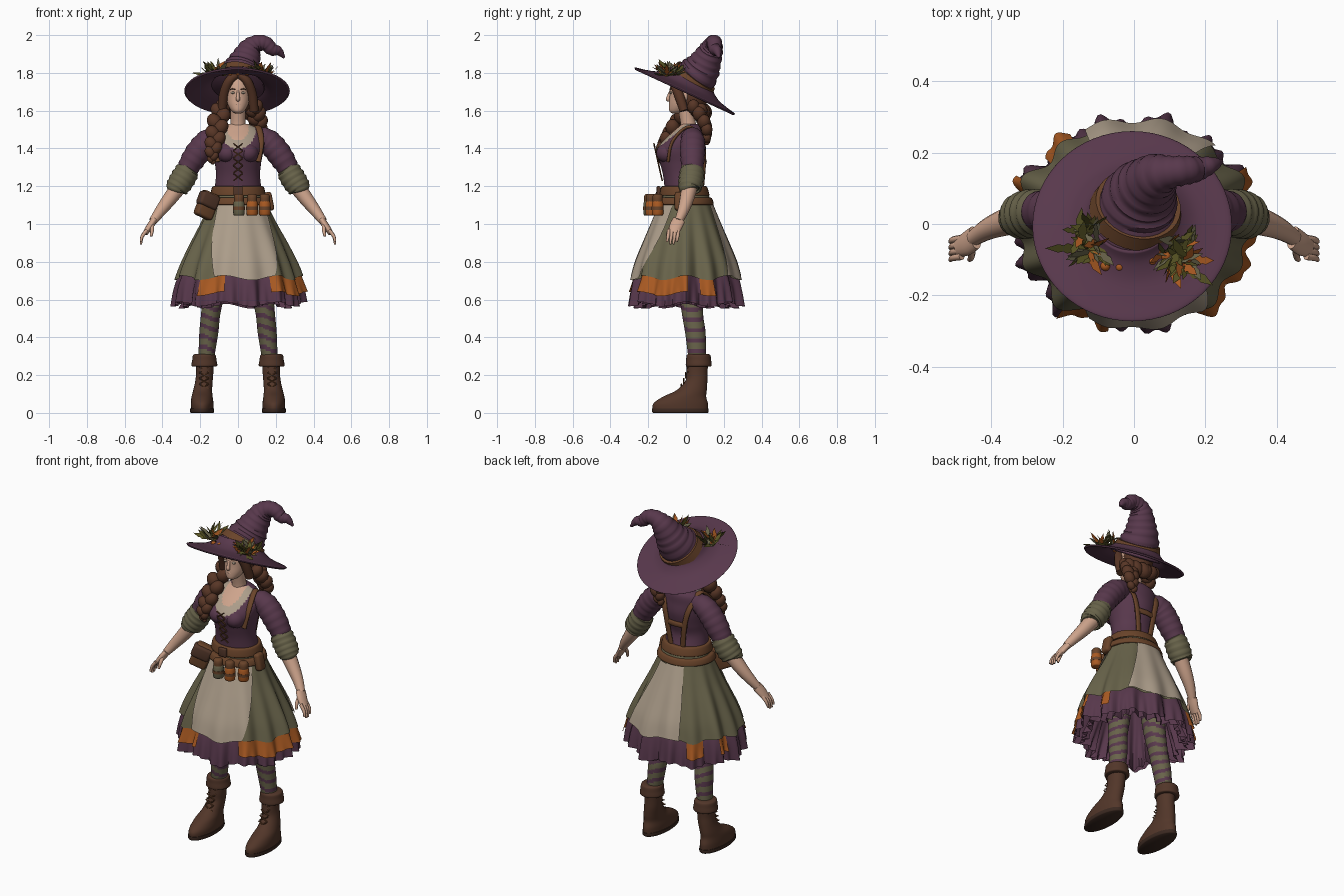
import bpy, bmesh, math, random
from mathutils import Vector, Matrix, Euler

random.seed(4)
cube = bpy.data.objects.get("Cube")
if cube:
    bpy.data.objects.remove(cube)


def colour(name, r, g, b):
    lin = [((c / 255 + .055) / 1.055) ** 2.4 for c in (r, g, b)] + [1]
    m = bpy.data.materials.new(name)
    m.use_nodes = True
    m.diffuse_color = lin
    m.node_tree.nodes["Principled BSDF"].inputs["Base Color"].default_value = lin
    return m


plum = colour("plum cloth", 88, 56, 76)
olive = colour("olive cloth", 104, 99, 74)
cream = colour("cream linen", 172, 157, 138)
rust = colour("rust orange", 170, 90, 34)
skin = colour("skin", 206, 164, 140)
hair = colour("auburn hair", 88, 54, 38)
leather = colour("tan leather", 106, 68, 42)
boot = colour("boot leather", 82, 54, 41)
sole = colour("dark sole", 58, 40, 32)
leaf = colour("leaf green", 88, 84, 36)


def finish(name, bm, mats, rule=None, angle=50):
    bmesh.ops.remove_doubles(bm, verts=bm.verts, dist=1e-5)
    bmesh.ops.recalc_face_normals(bm, faces=bm.faces)
    if rule:
        for f in bm.faces:
            f.material_index = rule(f.calc_center_median())
    me = bpy.data.meshes.new(name)
    bm.to_mesh(me)
    bm.free()
    for m in mats:
        me.materials.append(m)
    me.shade_smooth()
    me.set_sharp_from_angle(angle=math.radians(angle))
    ob = bpy.data.objects.new(name, me)
    bpy.context.collection.objects.link(ob)
    return ob


def spline(pts, n=6):
    """Catmull-Rom samples through tuples of any size."""
    out = []
    for i in range(len(pts) - 1):
        p = [pts[max(0, min(len(pts) - 1, i + k))] for k in (-1, 0, 1, 2)]
        for s in range(n):
            t = s / n
            out.append([b + .5 * t * (c - a + t * (2 * a - 5 * b + 4 * c - d + t * (3 * (b - c) + d - a)))
                        for a, b, c, d in zip(*p)])
    return out + [list(pts[-1])]


def loft(name, rings, mats, closed=True, caps=True, rule=None):
    bm = bmesh.new()
    rows = [[bm.verts.new(v) for v in r] for r in rings]
    n = len(rows[0])
    for a, b in zip(rows, rows[1:]):
        for j in range(n if closed else n - 1):
            k = (j + 1) % n
            bm.faces.new((a[j], a[k], b[k], b[j]))
    if caps and closed:
        bm.faces.new(rows[0])
        bm.faces.new(rows[-1])
    return finish(name, bm, mats, rule)


def circle(n):
    return [(math.cos(math.tau * i / n), math.sin(math.tau * i / n)) for i in range(n)]


def stack(name, pts, mats, rule=None, n=5, seg=32, caps=True):
    """Horizontal ellipses given as x, y, z, width radius, depth radius."""
    rings = [[(x + rx * c, y + ry * s, z) for c, s in circle(seg)] for x, y, z, rx, ry in spline(pts, n)]
    return loft(name, rings, mats, rule=rule, caps=caps)


def tube(name, pts, mat, wide=1, ref=(0, 1, 0), ripple=0, seg=16, n=6):
    """Round or flattened sweep along x, y, z, radius points."""
    path = spline(pts, n)
    pos = [Vector(p[:3]) for p in path]
    rings = []
    for i, p in enumerate(pos):
        t = (pos[min(i + 1, len(pos) - 1)] - pos[max(i - 1, 0)]).normalized()
        side = Vector(ref)
        side = (side - t * side.dot(t)).normalized()
        up = t.cross(side)
        r = max(path[i][3], .001) * (1 + ripple * math.sin(i * 1.9))
        rings.append([p + side * c * r * wide + up * s * r for c, s in circle(seg)])
    return loft(name, rings, [mat])


def balls(name, items, mat):
    bm = bmesh.new()
    for loc, size, rot in items:
        mat4 = Matrix.LocRotScale(Vector(loc), Euler(rot), Vector(size))
        bmesh.ops.create_uvsphere(bm, u_segments=14, v_segments=9, radius=1, matrix=mat4)
    return finish(name, bm, [mat])


def box(name, loc, size, rot, mat, bevel=.015):
    bm = bmesh.new()
    bmesh.ops.create_cube(bm, size=1, matrix=Matrix.Diagonal((*size, 1)))
    bmesh.ops.bevel(bm, geom=bm.edges[:], offset=bevel, segments=3, profile=.5, affect='EDGES')
    bm.transform(Matrix.LocRotScale(Vector(loc), Euler(rot), None))
    return finish(name, bm, [mat])


def mirror(pts, s):
    return [(p[0] * s, *p[1:]) for p in pts]


def cloth(name, mat, prof, top=(0, 360), bottom=None, scale=1, fold=1, ruffle=0, wave=.012, seg=216):
    """Pleated skirt layer over z, width, depth points, spanning an arc of degrees."""
    bottom = bottom or top
    rows, rings = spline(prof, 6), []
    for i, (z, rx, ry) in enumerate(rows):
        t = i / (len(rows) - 1)
        amp = fold * .05 * min(1, max(0, (1.15 - z) / .4))
        ring = []
        for j in range(seg + 1):
            lo, hi = (p + (q - p) * t for p, q in zip(top, bottom))
            a = math.radians(lo + (hi - lo) * j / seg)
            f = scale + amp * (math.cos(14 * a) + .5 * math.cos(9 * a + 1)) + ruffle * t * t * math.cos(34 * a)
            ring.append((rx * f * math.cos(a), ry * f * math.sin(a), z + wave * t * math.cos(7 * a)))
        rings.append(ring)
    return loft(name, rings, [mat], closed=False)


# Skirt layers
over = [(1.17, .13, .115), (1.1, .155, .14), (1, .2, .18), (.9, .25, .22), (.8, .295, .258), (.715, .325, .28)]
cloth("overskirt", olive, over)
cloth("underskirt", plum, [(.9, .23, .2), (.74, .3, .262), (.66, .325, .283), (.575, .335, .295)], ruffle=.035)
cloth("petticoat", plum, [(1, .1, .1), (.8, .2, .18), (.66, .25, .23), (.565, .285, .26)], ruffle=.07)
for lo, hi in ((-126, -102), (-58, 2), (16, 30), (122, 140), (155, 170)):
    cloth("rust_ruffle", rust, [(.78, .298, .26), (.7, .322, .28), (.63, .343, .302)], (lo, hi), ruffle=.02, seg=40)
cloth("front_apron", cream, over[1:], (-132, -28), (-112, -56), 1.045, .5, seg=50)
cloth("back_apron", cream, over[1:], (60, 118), (48, 114), 1.045, .5, seg=50)

# Bodice with scooped blouse and bare neckline


def neckline(c):
    d = (c.x / .095) ** 2 + ((c.z - 1.51) / .115) ** 2
    if c.y > .02 or d > 1:
        return 0
    return 2 if d < .36 else 1


stack("bodice", [(0, 0, 1.15, .13, .11), (0, -.02, 1.25, .117, .1), (0, -.022, 1.32, .122, .115),
                 (0, -.025, 1.39, .135, .13), (0, -.005, 1.45, .138, .105), (0, .02, 1.5, .11, .075),
                 (0, .025, 1.53, .055, .045)], [plum, cream, skin], neckline, n=9, seg=72)
balls("bust", [((s * .055, -.098, 1.375), (.055, .06, .052), (0, 0, 0)) for s in (-1, 1)], plum)
tube("neck", [(0, .02, 1.48, .05), (0, .01, 1.54, .04), (0, -.005, 1.63, .042)], skin)
for i in range(5):
    z, y = 1.23 + .04 * i, -.126 - .009 * i
    for s in (-1, 1):
        tube("bodice_lace", [(-.024 * s, y, z, .004), (.024 * s, y - .008, z + .036, .004)], leather, seg=6, n=1)

# Leather straps and belts
for s in (-1, 1):
    tube("shoulder_strap", mirror([(.105, -.095, 1.33, .008), (.122, -.07, 1.44, .008), (.105, .015, 1.515, .008),
         (.085, .085, 1.44, .008), (.06, .098, 1.34, .008), (.04, .088, 1.2, .008)], s), leather, 2, (1, 0, 0))
tube("back_strap", [(-.07, .092, 1.33, .008), (0, .102, 1.33, .008), (.07, .092, 1.33, .008)], leather, 2, (0, 0, 1))
stack("waist_belt", [(0, -.008, 1.15, .14, .125), (0, -.008, 1.155, .147, .132), (0, -.01, 1.195, .137, .122),
                     (0, -.01, 1.2, .125, .11)], [leather])
stack("hip_belt", [(0, -.005, 1.1, .15, .14), (0, -.005, 1.105, .168, .152), (0, -.005, 1.135, .158, .143),
                   (0, -.005, 1.14, .14, .13)], [leather])
box("belt_buckle", (0, -.145, 1.175), (.05, .02, .05), (0, 0, 0), boot, .005)

# Pouches and bottles
tilt = (0, .4, .45)
box("pouch", (-.165, -.11, 1.1), (.1, .06, .14), tilt, leather)
box("pouch_flap", (-.158, -.118, 1.125), (.108, .066, .075), tilt, boot)
box("side_pouch", (.165, -.03, 1.12), (.04, .06, .1), (0, -.2, 0), leather)
for x, y, m in ((.005, -.195, olive), (.075, -.185, rust), (.142, -.15, rust)):
    stack("bottle", [(x, y, 1.045, .024, .024), (x, y, 1.055, .03, .03), (x, y, 1.11, .03, .03),
                     (x, y, 1.13, .02, .02)], [m], n=2, seg=16)
    stack("bottle_cap", [(x, y, 1.12, .026, .026), (x, y, 1.15, .026, .026), (x, y, 1.16, .016, .016)], [leather], n=2)
    stack("bottle_band", [(x, y, 1.075, .032, .032), (x, y, 1.092, .032, .032)], [leather], n=1)

for s in (-1, 1):
    # Sleeves, arms and hands
    tube("sleeve", mirror([(.09, .025, 1.46, .05), (.15, .035, 1.445, .062), (.2, .035, 1.395, .066),
                           (.245, .035, 1.33, .062), (.28, .035, 1.27, .05)], s), plum, ripple=.035, seg=24)
    tube("cuff", mirror([(.25, .033, 1.305, .045), (.265, .033, 1.285, .062), (.295, .028, 1.235, .066),
                         (.325, .02, 1.19, .06), (.33, .02, 1.18, .045)], s), olive, ripple=.05, seg=24)
    tube("forearm", mirror([(.29, .025, 1.23, .046), (.36, .005, 1.135, .038), (.41, -.015, 1.07, .03),
                            (.45, -.04, 1.015, .022)], s), skin)
    tube("palm", mirror([(.445, -.038, 1.02, .018), (.468, -.055, .985, .018), (.492, -.065, .95, .014)], s), skin, 1.9)
    for k in range(4):
        y = -.04 - .017 * k
        drop = .012 * (k in (1, 2))
        tube("finger", mirror([(.482, y, .968, .01), (.507, y - .004, .935, .009),
                               (.514, y - .01, .905 - drop, .006)], s), skin, seg=8, n=3)
    tube("thumb", mirror([(.455, -.065, 1, .012), (.455, -.09, .965, .01), (.46, -.1, .935, .007)], s), skin, seg=8, n=3)

    # Striped legs
    stack("stocking", mirror([(.105, .02, .85, .07, .07), (.125, .025, .66, .06, .064), (.145, .035, .52, .051, .056),
          (.155, .05, .42, .05, .054), (.17, .06, .27, .04, .045)], s), [olive, plum],
          lambda c: int((c.z + .012 * math.sin(c.x * 40)) / .055 % 1 < .4), n=16)

    # Boots
    stack("boot", mirror([(.19, -.03, .015, .059, .146), (.19, -.028, .05, .06, .144), (.19, -.008, .085, .056, .115),
          (.187, .03, .12, .05, .08), (.18, .055, .17, .046, .058), (.176, .058, .22, .046, .056),
          (.176, .062, .29, .05, .058)], s), [boot])
    stack("boot_sole", mirror([(.19, -.03, 0, .06, .145), (.19, -.03, .006, .064, .15),
                               (.19, -.03, .022, .063, .149)], s), [sole], n=2)
    stack("boot_cuff", mirror([(.178, .065, .245, .052, .056), (.178, .067, .25, .068, .068), (.178, .067, .28, .064, .066),
          (.178, .066, .305, .06, .063), (.178, .065, .312, .046, .05)], s), [boot])
    for i in range(4):
        z, y = .125 + .03 * i, -.036 + .011 * i
        for d in (-1, 1):
            tube("boot_lace", [(s * .18 - d * .025, y + .012, z, .004), (s * .18 + d * .025, y + .012, z + .028, .004)],
                 leather, seg=6, n=1)

    # Hair framing the face, eyes and brows
    tube("hair_lock", mirror([(0, -.065, 1.795, .02), (.045, -.068, 1.76, .024), (.073, -.04, 1.69, .026),
                              (.085, -.01, 1.6, .024)], s), hair)
    balls("eye", [((s * .027, -.08, 1.695), (.012, .007, .006), (0, 0, 0))], cream)
    tube("brow", mirror([(.014, -.086, 1.711, .003), (.028, -.083, 1.716, .003), (.042, -.074, 1.711, .002)], s),
         hair, seg=6, n=3, ref=(0, 0, 1))
    balls("ear", [((s * .068, -.005, 1.68), (.01, .018, .028), (0, 0, 0))], skin)

# Head
stack("head", [(0, -.055, 1.584, .012, .016), (0, -.046, 1.598, .033, .042), (0, -.03, 1.63, .053, .06),
               (0, -.02, 1.67, .062, .067), (0, -.01, 1.72, .066, .075), (0, 0, 1.77, .063, .07),
               (0, 0, 1.8, .045, .05)], [skin])
tube("nose", [(0, -.082, 1.705, .006), (0, -.092, 1.675, .009), (0, -.095, 1.66, .011), (0, -.085, 1.653, .006)], skin)
balls("lips", [((0, -.084, 1.632), (.017, .007, .006), (0, 0, 0))], skin)
balls("back_hair", [((0, .035, 1.69), (.082, .083, .115), (0, 0, 0))], hair)


def braid(name, pts, n):
    path, items = spline(pts, n), []
    for i, (x, y, z, r) in enumerate(path):
        side = (-1) ** i
        items.append(((x + side * r * .4, y, z), (r * .85, r * .85, r * 1.05), (0, side * .6, 0)))
    balls(name, items, hair)


braid("right_braid", [(-.085, .02, 1.62, .04), (-.105, -.05, 1.54, .046), (-.12, -.105, 1.45, .042),
                      (-.135, -.135, 1.38, .032), (-.138, -.13, 1.33, .016)], 3)
braid("left_braid", [(.08, .04, 1.62, .04), (.1, .085, 1.56, .042), (.11, .11, 1.5, .036), (.1, .11, 1.44, .022)], 3)
braid("nape_braid", [(-.08, .06, 1.63, .038), (0, .1, 1.59, .045), (.08, .08, 1.6, .04)], 4)

# Hat with tilted brim and drooping crown
slope = Matrix.Translation((-.005, -.008, 1.7)) @ Matrix.Rotation(math.radians(-24.8), 4, 'X')
shape = spline([(1, 0), (.97, .004), (.8, .014), (.62, .03), (.47, .06), (.4, .09)], 4)
brim = loft("hat_brim", [[slope @ Vector((.275 * r * c, .289 * r * s, h)) for c, s in circle(64)] for r, h in shape],
            [plum], caps=False)
rim = brim.modifiers.new("thickness", 'SOLIDIFY')
rim.thickness = .012
rim.offset = 0
tube("hat_crown", [(0, .01, 1.725, .138), (.005, .035, 1.76, .122), (.02, .08, 1.815, .1), (.04, .11, 1.87, .08),
                   (.065, .135, 1.925, .062), (.1, .145, 1.955, .046), (.145, .15, 1.955, .04), (.18, .155, 1.925, .034),
                   (.215, .165, 1.915, .024), (.245, .175, 1.88, .006)], plum, ripple=.045, seg=32)
tube("hat_band", [(.004, .03, 1.752, .131), (.012, .055, 1.785, .121)], leather, seg=32)


# Leaf clusters on the brim
def leaves(name, centre, count, spread):
    bm = bmesh.new()
    for i in range(count):
        a = random.uniform(0, math.tau)
        d = Vector((math.cos(a), math.sin(a), random.uniform(.05, 1.5))).normalized()
        side = d.cross(Vector((random.uniform(-1, 1), random.uniform(-1, 1), 1))).normalized()
        base = Vector(centre) + Vector((random.uniform(-1, 1), random.uniform(-1, 1), 0)) * spread
        length = random.uniform(.06, .11)
        w = length * .16
        outline = [(0, 0), (.25, .7), (.4, 1), (.5, .6), (.65, .8), (1, 0), (.65, -.8), (.5, -.6), (.4, -1), (.25, -.7)]
        f = bm.faces.new([bm.verts.new(base + d * length * u + side * w * v) for u, v in outline])
        f.material_index = random.choice((0, 0, 0, 1, 2))
    finish(name, bm, [leaf, olive, rust])


leaves("right_leaves", (-.125, -.05, 1.79), 48, .035)
leaves("left_leaves", (.125, -.085, 1.785), 48, .035)
balls("berries", [((x, -.1 + random.uniform(-.02, .02), 1.8), (.014, .014, .014), (0, 0, 0))
                  for x in (-.08, -.04, 0, .05, .09)], rust)
